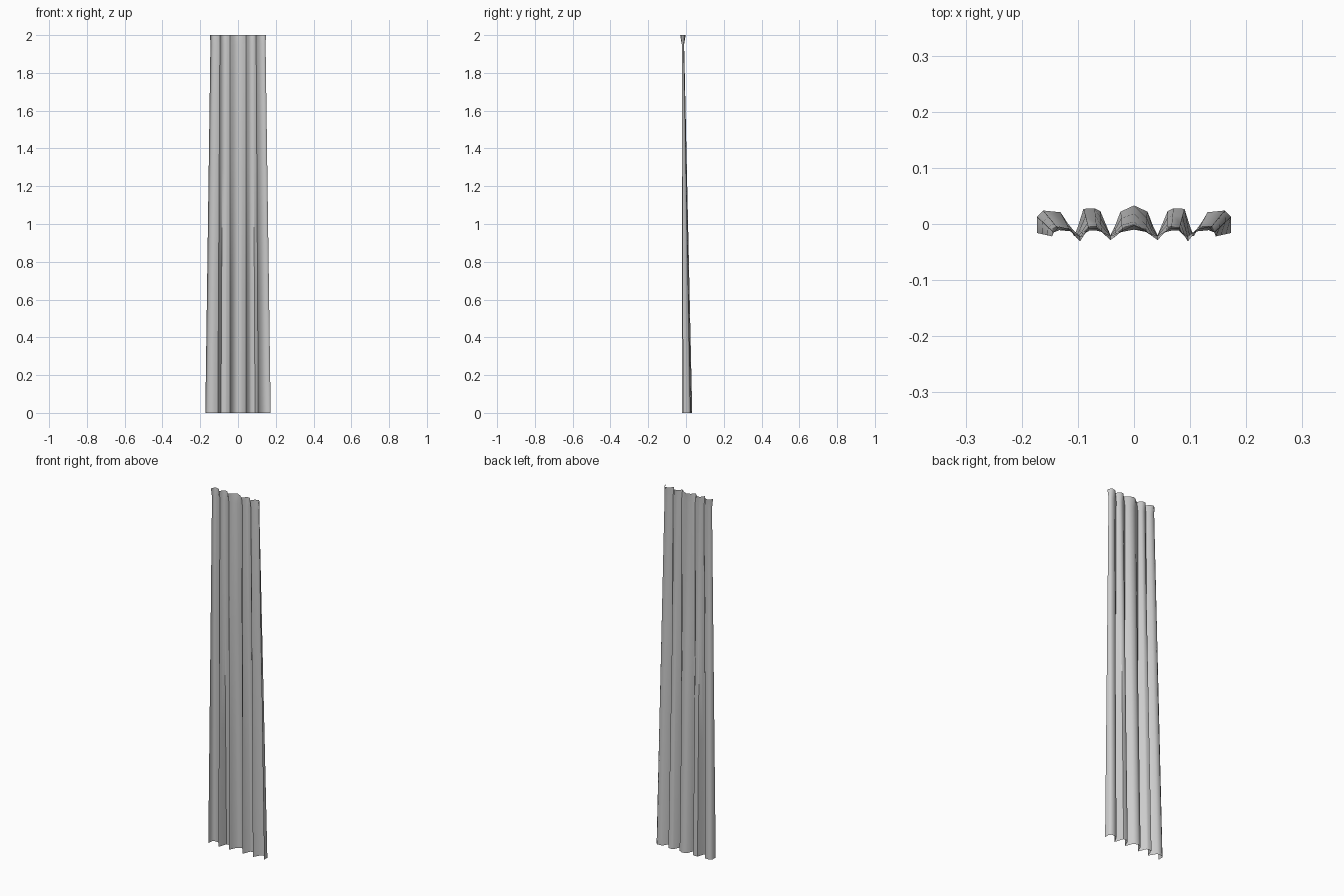
import bpy, bmesh

if "Cube" in bpy.data.objects:
    bpy.data.objects.remove(bpy.data.objects["Cube"])

# Half cross-sections of the pleated cloth, from the centre fold to the outer edge (x, y)
HEM = [(0, .033), (.024, .022), (.035, -.006), (.042, -.020), (.060, .023), (.070, .028),
       (.090, .027), (.101, -.008), (.107, -.021), (.131, .021), (.162, .024), (.173, .013), (.173, -.016)]
GATHER = [(0, -.010), (.021, -.014), (.032, -.018), (.042, -.021), (.058, -.014), (.066, -.012),
          (.080, -.012), (.090, -.018), (.096, -.022), (.113, -.013), (.133, -.011), (.143, -.015), (.146, -.022)]


def blend(a, b, t):
    return [(p[0] + (q[0] - p[0]) * t, p[1] + (q[1] - p[1]) * t) for p, q in zip(a, b)]


def full(half):
    return [(-x, y) for x, y in reversed(half[1:])] + half


# Top edge: folds open up again above the gather
TOP = [(x, -.019 + (y + .017) * 2.4) for x, y in GATHER]
TOP[-1] = (.148, -.028)

rows = [(z, full(blend(HEM, GATHER, z / 1.95))) for z in (0, .65, 1.3, 1.95)]
rows.append((2.0, full(TOP)))

# Curtain panel: loft a single sheet through the rows
bm = bmesh.new()
grid = [[bm.verts.new((x, y, z)) for x, y in prof] for z, prof in rows]
for lo, hi in zip(grid, grid[1:]):
    for i in range(len(lo) - 1):
        bm.faces.new((lo[i], lo[i + 1], hi[i + 1], hi[i]))
mesh = bpy.data.meshes.new("curtain_panel")
bm.to_mesh(mesh)
bm.free()
curtain = bpy.data.objects.new("curtain_panel", mesh)
bpy.context.collection.objects.link(curtain)

# Soft folds with crisp creases
bpy.context.view_layer.objects.active = curtain
curtain.select_set(True)
bpy.ops.object.shade_smooth_by_angle(angle=1.0)
